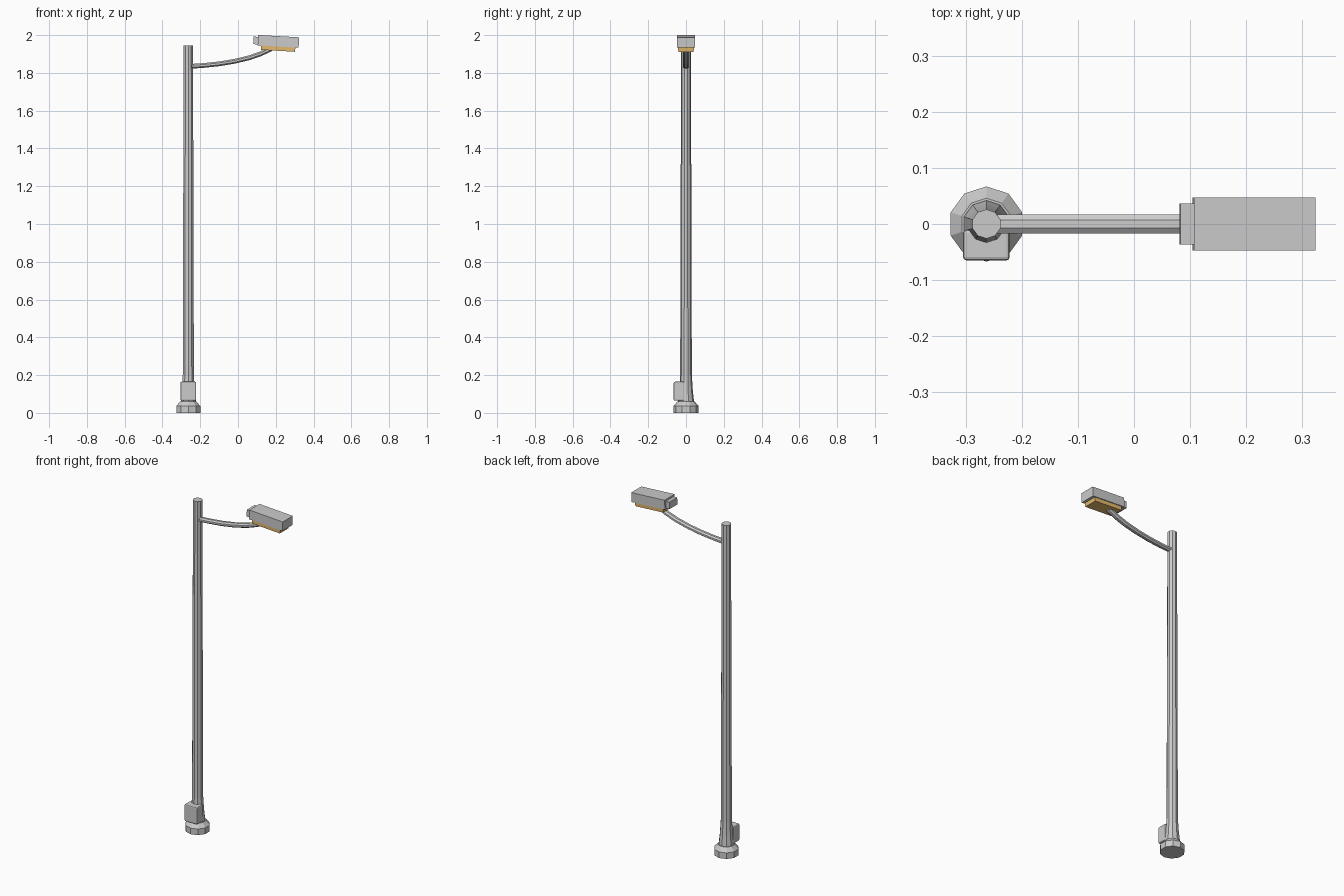
import bpy, bmesh
from math import sin, cos, pi, radians
from mathutils import Vector, Matrix

if "Cube" in bpy.data.objects:
    bpy.data.objects.remove(bpy.data.objects["Cube"])

PX = -0.263  # pole centre in x


def skin(name, rings):
    """Closed tube through rings with equal point counts."""
    bm = bmesh.new()
    rows = [[bm.verts.new(p) for p in ring] for ring in rings]
    n = len(rows[0])
    for a, b in zip(rows, rows[1:]):
        for i in range(n):
            j = (i + 1) % n
            bm.faces.new((a[i], a[j], b[j], b[i]))
    bm.faces.new(rows[0][::-1])
    bm.faces.new(rows[-1])
    bmesh.ops.recalc_face_normals(bm, faces=bm.faces)
    return finish(name, bm)


def finish(name, bm):
    me = bpy.data.meshes.new(name)
    bm.to_mesh(me)
    bm.free()
    ob = bpy.data.objects.new(name, me)
    bpy.context.collection.objects.link(ob)
    return ob


def lathe(name, profile, n=10):
    return skin(name, [[(PX + r * cos(pi / 2 + 2 * pi * i / n),
                         r * sin(pi / 2 + 2 * pi * i / n), z) for i in range(n)]
                       for r, z in profile])


def box(name, centre, size, tilt=0, bevel=0, taper=1):
    bm = bmesh.new()
    bmesh.ops.create_cube(bm, size=1)
    for v in bm.verts:
        k = taper if v.co.z < 0 else 1
        v.co = Vector((v.co.x * size[0] * k, v.co.y * size[1] * k, v.co.z * size[2]))
    if bevel:
        bmesh.ops.bevel(bm, geom=bm.edges[:], offset=bevel, segments=2,
                        profile=0.5, affect='EDGES')
    bm.transform(Matrix.Translation(centre) @ Matrix.Rotation(tilt, 4, 'Y'))
    return finish(name, bm)


# Pole: foot collar and tapered shaft with flared bottom
lathe("base_collar", [(0.067, 0), (0.067, 0.036), (0.046, 0.06), (0.042, 0.06)])
lathe("pole", [(0.042, 0.055), (0.042, 0.065), (0.036, 0.12), (0.031, 0.2), (0.026, 1.945)])

# Service box on the front of the pole
box("service_box", (PX, -0.0375, 0.115), (0.083, 0.055, 0.1), bevel=0.006)

# Curved eight-sided arm
path = [Vector((x, 0, z)) for x, z in
        [(-0.26, 1.834), (-0.185, 1.839), (-0.10, 1.848), (-0.02, 1.861),
         (0.06, 1.88), (0.12, 1.901), (0.165, 1.922), (0.195, 1.94)]]
rings = []
for i, p in enumerate(path):
    t = (path[min(i + 1, len(path) - 1)] - path[max(i - 1, 0)]).normalized()
    up = Vector((-t.z, 0, t.x))
    rings.append([p + Vector((0, 0.018 * cos(a), 0)) + up * 0.0135 * sin(a)
                  for a in (pi / 8 + k * pi / 4 for k in range(8))])
skin("arm", rings)

# Lamp head: housing, rear cap and amber lens, all tilted slightly
tilt = radians(3.3)
box("lamp_housing", (0.214, 0, 1.967), (0.217, 0.094, 0.055), tilt)
box("lamp_rear_cap", (0.1, 0, 1.971), (0.036, 0.073, 0.04), tilt)
lens = box("lamp_lens", (0.212, 0, 1.934), (0.186, 0.084, 0.034), tilt, taper=0.97)
mat = bpy.data.materials.new("amber")
mat.diffuse_color = (0.8, 0.5, 0.16, 1)
mat.use_nodes = True
mat.node_tree.nodes["Principled BSDF"].inputs["Base Color"].default_value = mat.diffuse_color
lens.data.materials.append(mat)
